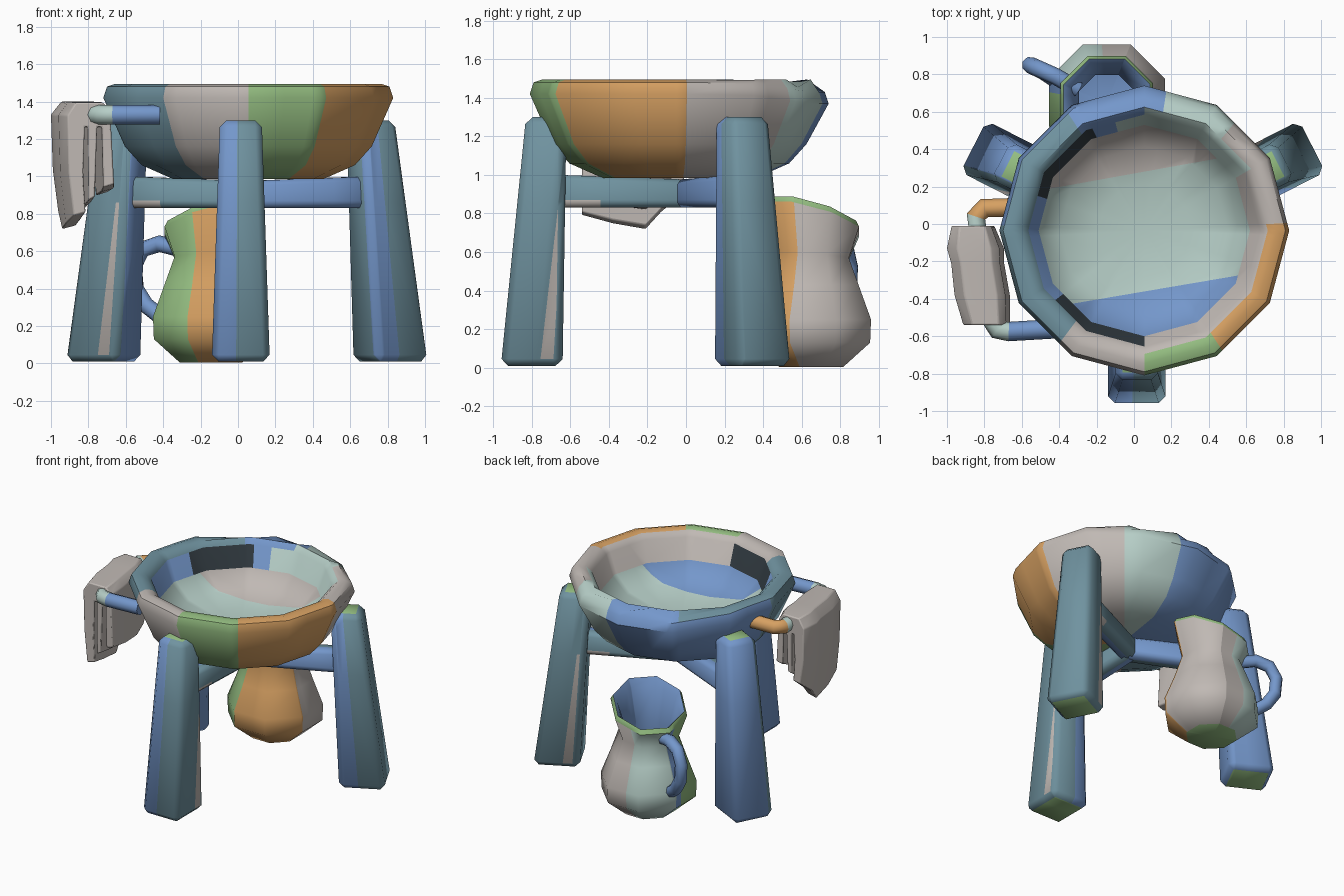
import bpy, bmesh, math
from mathutils import Matrix, Vector

if "Cube" in bpy.data.objects:
    bpy.data.objects.remove(bpy.data.objects["Cube"])


def material(name, rgb):
    col = [((c / 255 + 0.055) / 1.055) ** 2.4 for c in rgb] + [1]
    m = bpy.data.materials.new(name)
    m.use_nodes = True
    m.diffuse_color = col
    m.node_tree.nodes["Principled BSDF"].inputs["Base Color"].default_value = col
    return m


BLUE, SLATE, GREY, GREEN, ORANGE, MINT, DARK = range(7)
MATS = [material("soft blue", (116, 151, 203)), material("slate teal", (112, 147, 160)),
        material("warm grey", (192, 185, 180)), material("leaf green", (147, 188, 128)),
        material("ochre orange", (214, 160, 98)), material("pale mint", (182, 206, 199)),
        material("charcoal", (47, 56, 62))]


def finish(ob, angle):
    ob.data.materials.clear()
    for m in MATS:
        ob.data.materials.append(m)
    bpy.ops.object.select_all(action='DESELECT')
    ob.select_set(True)
    bpy.context.view_layer.objects.active = ob
    bpy.ops.object.shade_smooth_by_angle(angle=math.radians(angle))


def to_object(bm, name, angle):
    indices = [f.material_index for f in bm.faces]
    me = bpy.data.meshes.new(name)
    bm.to_mesh(me)
    bm.free()
    ob = bpy.data.objects.new(name, me)
    bpy.context.collection.objects.link(ob)
    finish(ob, angle)
    me.polygons.foreach_set("material_index", indices)
    return ob


def cut(bm, point, normal, faces=None):
    faces = bm.faces[:] if faces is None else faces
    edges = {e for f in faces for e in f.edges}
    verts = {v for f in faces for v in f.verts}
    bmesh.ops.bisect_plane(bm, geom=[*verts, *edges, *faces], dist=1e-4,
                           plane_co=point, plane_no=normal)


def lathe(profile, sides, centre, start=0.0):
    """Turned shape; each face keeps its profile segment as material_index."""
    bm = bmesh.new()
    rings = []
    for r, z in profile:
        count = sides if r > 0 else 1
        rings.append([bm.verts.new((centre[0] + r * math.cos(start + math.tau * i / sides),
                                    centre[1] + r * math.sin(start + math.tau * i / sides), z))
                      for i in range(count)])
    for seg, (a, b) in enumerate(zip(rings, rings[1:])):
        for i in range(sides):
            j = (i + 1) % sides
            ring = [a[i % len(a)], a[j % len(a)], b[j % len(b)], b[i % len(b)]]
            f = bm.faces.new(list(dict.fromkeys(ring)))
            f.material_index = seg
    bmesh.ops.recalc_face_normals(bm, faces=bm.faces[:])
    return bm


def sector_cuts(bm, centre, *tables):
    for a in sorted({s % 180 for t in tables for s, _ in t}):
        a = math.radians(a)
        cut(bm, (*centre, 0), (-math.sin(a), math.cos(a), 0))


def sector(face, centre, table):
    p = face.calc_center_median()
    a = math.degrees(math.atan2(p.y - centre[1], p.x - centre[0])) % 360
    return ([table[-1][1]] + [c for s, c in table if s <= a])[-1]


# Basin: turned bowl with coloured sectors, its rim falling away at the back
C = (0.055, -0.035)
outer = [(3, GREY), (50, MINT), (81, BLUE), (178, SLATE), (233, GREY), (270, GREEN), (303, ORANGE)]
rim = [(123, SLATE) if s == 178 else (s, c) for s, c in outer]
lip = [(30, MINT), (95, BLUE), (123, SLATE), (233, GREY)]
wall = [(30, MINT), (105, BLUE), (117, DARK), (162, BLUE), (218, DARK), (270, GREY)]
bm = lathe([(0, .985), (.40, .985), (.57, 1.06), (.66, 1.16), (.775, 1.42), (.755, 1.48), (.71, 1.495),
            (.66, 1.485), (.62, 1.45), (.565, 1.30), (.45, 1.19), (.25, 1.14), (0, 1.13)], 12, C)
sector_cuts(bm, C, outer, rim, wall)
for y0, slope in ((-0.37, 0.17), (0.27, 0.18)):
    cut(bm, (0, y0, 0), (-slope, 1, 0), [f for f in bm.faces if f.material_index > 8])
for f in bm.faces:
    seg, p = f.material_index, f.calc_center_median()
    if seg > 8:
        f.material_index = BLUE if p.y < -0.37 + 0.17 * p.x else GREY if p.y > 0.27 + 0.18 * p.x else MINT
    else:
        f.material_index = sector(f, C, outer if seg < 5 else rim if seg < 7 else lip if seg == 7 else wall)
for v in bm.verts:
    if v.co.z > 1.4 and math.hypot(v.co.x - C[0], v.co.y - C[1]) > .7:
        v.co.z -= .05 * min(max((v.co.y - .3) / .35, 0), 1)
to_object(bm, "basin", 45)


def block(name, corner, origin, angle, bevel, cuts, rule):
    """Bevelled box in a local frame (u outward, v sideways), cut and coloured by a rule."""
    bm = bmesh.new()
    bmesh.ops.create_cube(bm, size=2)
    for v in bm.verts:
        v.co = corner(*v.co)
    bmesh.ops.bevel(bm, geom=bm.edges[:], offset=bevel, segments=1, affect='EDGES', profile=0.5)
    for point, normal in cuts:
        cut(bm, point, normal)
    bm.normal_update()
    for f in bm.faces:
        f.material_index = rule(f.calc_center_median(), f.normal)
    bm.transform(Matrix.Translation(origin) @ Matrix.Rotation(angle, 4, 'Z'))
    return to_object(bm, name, 60)


# Legs and the three stretchers that meet under the basin; each leg has its own colour seam
HUB = Vector((0.05, 0.0, 0))
for side, x, y, deg, lean, seam in (("front", .015, -.80, -90, .075, -.025),
                                    ("left", .815, .345, 27, .12, -.125),
                                    ("right", -.72, .345, 153, .12, .115)):
    def leg_corner(su, sv, sz):
        return (su * .16, sv * .155, .01) if sz < 0 else (su * .105 - lean, sv * .112, 1.3)

    def leg_rule(p, n):
        if abs(n.z) > .9:
            return GREEN
        if n.y > .8 and p.z < .86 and -.11 - .058 * p.z < p.x < -.04 - .116 * p.z:
            return GREY
        if side == "left":
            return BLUE if n.y < -.5 and p.x < -.02 - .09 * p.z else SLATE
        return BLUE if p.y < seam * (1 - .2 * p.z) else SLATE

    leg_cuts = [((0, seam, 0), (0, 1, .2 * seam)), ((0, 0, .86), (0, 0, 1)), ((-.02, 0, 0), (1, 0, .09)),
                ((-.04, 0, 0), (1, 0, .116)), ((-.11, 0, 0), (1, 0, .058))]
    block(side + "_leg", leg_corner, (x, y, 0), math.radians(deg), .036, leg_cuts, leg_rule)
    way = Vector((x, y, 0)) - HUB
    reach = way.length - .14

    def bar_corner(su, sv, sz):
        return (reach if su > 0 else -.03, sv * .065, (1.0 if su > 0 else .975) if sz > 0 else .83)

    def bar_rule(p, n):
        if p.y > .03 and p.z < .87 and p.x > reach - .22:
            return GREY
        return BLUE if p.y < 0 else SLATE

    bar_cuts = [((0, 0, 0), (0, 1, 0)), ((0, 0, .87), (0, 0, 1)), ((reach - .22, 0, 0), (1, 0, 0))]
    block(side + "_stretcher", bar_corner, HUB, math.atan2(way.y, way.x), .025, bar_cuts, bar_rule)

# Jug: turned body with a mouth that dips to one side
J = (-0.145, 0.65)
body = [(95, MINT), (160, BLUE), (170, GREEN), (248, ORANGE), (340, GREY)]
bm = lathe([(0, .005), (.18, .005), (.33, .13), (.335, .25), (.265, .43), (.21, .58), (.268, .77),
            (.25, .80), (.22, .76), (.16, .58), (.2, .35), (0, .3)], 8, J, math.radians(22.5))
sector_cuts(bm, J, body)
for f in bm.faces:
    seg = f.material_index
    f.material_index = GREEN if seg in (0, 6) else BLUE if seg > 6 else sector(f, J, body)
for v in bm.verts:
    w = min(max((v.co.z - .5) / .28, 0), 1)
    v.co.z += w * .27 * ((v.co.x - J[0]) - (v.co.y - J[1]))
to_object(bm, "jug", 50)


def tube(name, points, radius, rule):
    cu = bpy.data.curves.new(name, 'CURVE')
    cu.dimensions = '3D'
    cu.bevel_depth, cu.bevel_resolution, cu.use_fill_caps = radius, 2, True
    sp = cu.splines.new('POLY')
    sp.points.add(len(points) - 1)
    for p, co in zip(sp.points, points):
        p.co = (*co, 1)
    ob = bpy.data.objects.new(name, cu)
    bpy.context.collection.objects.link(ob)
    bpy.ops.object.select_all(action='DESELECT')
    ob.select_set(True)
    bpy.context.view_layer.objects.active = ob
    bpy.ops.object.convert(target='MESH')
    ob = bpy.context.view_layer.objects.active
    finish(ob, 60)
    for p in ob.data.polygons:
        p.material_index = rule(p.center)


tube("jug_handle", [(-.30, .72, .61), (-.42, .79, .64), (-.51, .83, .61), (-.555, .85, .52),
                    (-.545, .845, .40), (-.49, .82, .31), (-.40, .76, .24)], .045, lambda p: BLUE)

# Towel rail: bent bar fixed to the side of the basin
tube("towel_rail", [(-.55, .09, 1.33), (-.80, .085, 1.33), (-.845, .04, 1.33), (-.77, -.5, 1.33),
                    (-.73, -.565, 1.33), (-.67, -.575, 1.33), (-.42, -.56, 1.33)], .052,
     lambda p: ORANGE if p.y > 0 else MINT if p.x < -.68 else BLUE)

# Towel: thick cloth in three layers hung over the rail
section = [(-.14, .72), (-.17, 1.0), (-.18, 1.33), (-.125, 1.40), (.055, 1.40), (.10, 1.35), (.125, .92),
           (.055, .90), (.045, 1.27), (.015, 1.27), (.0, .84), (-.04, .82), (-.045, 1.27), (-.065, 1.27),
           (-.075, 1.0), (-.06, .74)]
bm = bmesh.new()
rows = []
for y, x, width, hem in ((-.01, -.84, .75, .2), (-.13, -.82, 1, .09), (-.21, -.81, .93, .0),
                         (-.38, -.785, .97, .03), (-.54, -.765, .82, .08)):
    rows.append([bm.verts.new((x + dx * width, y, z + hem * max(0, 1.2 - z) * 2 - .03 * (1 - width)))
                 for dx, z in section])
for a, b in zip(rows, rows[1:]):
    for i in range(len(a)):
        j = (i + 1) % len(a)
        bm.faces.new((a[i], a[j], b[j], b[i]))
bm.faces.new(rows[0])
bm.faces.new(rows[-1])
bmesh.ops.recalc_face_normals(bm, faces=bm.faces[:])
for f in bm.faces:
    f.material_index = GREY
towel = to_object(bm, "towel", 50)
mod = towel.modifiers.new("soft_edges", 'BEVEL')
mod.width, mod.segments = .01, 2
